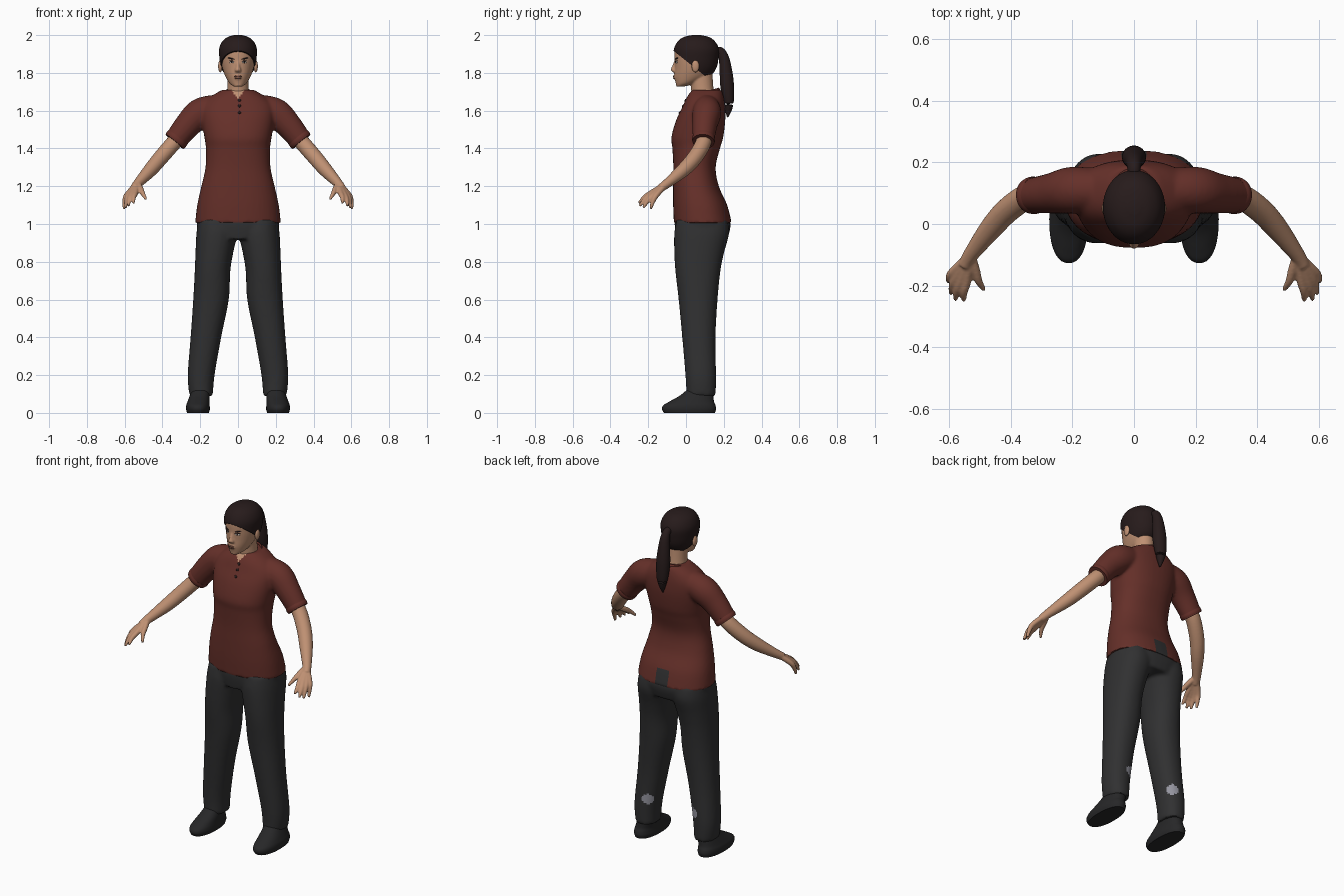
import bpy, bmesh, math
from mathutils import Vector, Matrix
from mathutils.bvhtree import BVHTree

if "Cube" in bpy.data.objects:
    bpy.data.objects.remove(bpy.data.objects["Cube"])


def material(name, *rgb):
    m = bpy.data.materials.new(name)
    m.use_nodes = True
    m.diffuse_color = (*rgb, 1)
    m.node_tree.nodes["Principled BSDF"].inputs["Base Color"].default_value = (*rgb, 1)
    return m


SKIN = material("warm skin", .52, .28, .17)
LIPS = material("lip brown", .25, .1, .07)
HAIR = material("dark brown hair", .02, .011, .011)
SHIRT = material("brick red cloth", .13, .029, .022)
TROUSER = material("charcoal cloth", .03, .03, .031)
SHOE = material("black leather", .02, .02, .021)
GREY = material("pale grey", .3, .3, .35)
WHITE = material("eye white", .5, .47, .42)
made = []


def smooth_rows(rows, steps=6):
    """Catmull-Rom through the control rows."""
    rows = [Vector(r if len(r) == 5 else (*r, r[3])) for r in rows]
    ext = [rows[0]] + rows + [rows[-1]]
    out = []
    for a, b, c, d in zip(ext, ext[1:], ext[2:], ext[3:]):
        for i in range(steps):
            t = i / steps
            out.append(b + (c - a) * (t / 2) + (a * 2 - b * 5 + c * 4 - d) * (t * t / 2)
                       + (b * 3 - a - c * 3 + d) * (t ** 3 / 2))
    return out + [rows[-1]]


def loft(bm, rows, flat=True, sx=1, power=2.0, sides=40, grow=0):
    """Rings of x, y, z, rx, ry: level ones, or square to the path."""
    rows = smooth_rows(rows)
    rings = []
    for i, r in enumerate(rows):
        tangent = Vector(rows[min(i + 1, len(rows) - 1)][:3]) - Vector(rows[max(i - 1, 0)][:3])
        rot = Matrix.Identity(3) if flat else tangent.to_track_quat('Z', 'Y').to_matrix()
        ring = []
        for k in range(sides):
            a = math.tau * k / sides
            c, s = math.cos(a), math.sin(a)
            p = Vector((math.copysign(abs(c) ** (2 / power), c) * (r[3] + grow),
                        math.copysign(abs(s) ** (2 / power), s) * (r[4] + grow), 0))
            p = Vector(r[:3]) + rot @ p
            ring.append(bm.verts.new((p.x * sx, p.y, p.z)))
        rings.append(ring)
    for lo, hi in zip(rings, rings[1:]):
        for k in range(sides):
            n = (k + 1) % sides
            bm.faces.new((lo[k], lo[n], hi[n], hi[k]))
    bm.faces.new(rings[0][::-1])
    bm.faces.new(rings[-1])


def finish(name, bm, *mats, voxel=0, smooth=4, rule=None):
    bmesh.ops.recalc_face_normals(bm, faces=bm.faces)
    mesh = bpy.data.meshes.new(name)
    bm.to_mesh(mesh)
    bm.free()
    ob = bpy.data.objects.new(name, mesh)
    bpy.context.scene.collection.objects.link(ob)
    if voxel:  # weld overlapping volumes into one skin
        mod = ob.modifiers.new("weld", 'REMESH')
        mod.mode, mod.voxel_size = 'VOXEL', voxel
        mod = ob.modifiers.new("relax", 'SMOOTH')
        mod.factor, mod.iterations = .5, smooth
        dg = bpy.context.evaluated_depsgraph_get()
        mesh = bpy.data.meshes.new_from_object(ob.evaluated_get(dg))
        ob.modifiers.clear()
        ob.data = mesh
    mesh.materials.clear()
    for m in mats:
        mesh.materials.append(m)
    for p in mesh.polygons:
        p.material_index = rule(p.center, p.normal) if rule else 0
    made.append(ob)
    return ob


def build(name, parts, *mats, **kw):
    bm = bmesh.new()
    for rows, opts in parts:
        loft(bm, rows, **opts)
    return finish(name, bm, *mats, **kw)


def blob(name, at, size, mat, host=None, tilt=0):
    """Ellipsoid; with a host it is laid on the front of that surface."""
    at, rot = Vector(at), Matrix.Rotation(tilt, 4, 'Y')
    if host:
        tree = BVHTree.FromPolygons([v.co for v in host.data.vertices],
                                    [p.vertices[:] for p in host.data.polygons])
        hit, normal, _, _ = tree.ray_cast(Vector((at.x, -1, at.z)), Vector((0, 1, 0)))
        if hit:
            at = hit
            rot = normal.to_track_quat('-Y', 'Z').to_matrix().to_4x4() @ rot
    bm = bmesh.new()
    bmesh.ops.create_uvsphere(bm, u_segments=20, v_segments=12, radius=1,
                              matrix=Matrix.Translation(at) @ rot @ Matrix.Diagonal((*size, 1)))
    return finish(name, bm, mat)


# Trousers: hips and two legs welded, with a pale patch behind each calf
leg = [(.195, .08, .09, .062, .077), (.195, .078, .2, .071, .081), (.17, .068, .4, .081, .088),
       (.143, .064, .6, .094, .103), (.135, .063, .75, .094, .119), (.125, .07, .85, .1, .132),
       (.112, .083, .95, .108, .145), (.11, .085, 1.02, .1, .135)]
hips = [(0, .084, .92, .19, .135), (0, .088, 1, .218, .148), (0, .078, 1.08, .2, .128)]


def calf_patch(c, n):
    d = Vector((abs(c.x) - .155, c.y - .142, c.z - .25))
    return int(d.length < .032)


build("trousers", [(hips, dict(power=2.3)), (leg, dict(power=2.2)), (leg, dict(power=2.2, sx=-1))],
      TROUSER, GREY, voxel=.01, rule=calf_patch)

# Polo shirt: torso and sleeves, with open neck and notched back hem
torso = [(0, .089, 1.005, .227, .153), (0, .075, 1.1, .216, .143), (0, .053, 1.2, .194, .121),
         (0, .045, 1.3, .172, .112), (0, .054, 1.4, .17, .126), (0, .06, 1.46, .178, .137),
         (0, .078, 1.55, .192, .13), (0, .094, 1.62, .192, .113), (0, .102, 1.67, .15, .098),
         (0, .11, 1.71, .085, .078)]
sleeve = [(.12, .11, 1.61, .07, .075), (.2, .11, 1.585, .076, .08), (.265, .1, 1.525, .066, .07),
          (.335, .092, 1.437, .056, .06)]


def shirt_paint(c, n):
    if c.y > .1 and abs(c.x) < .042 and c.z < 1.1:
        return 1
    if c.y < .09 and abs(c.x) < .8 * (c.z - 1.665):
        return 2
    return 0


shirt = build("polo_shirt", [(torso, dict(power=2.3))] +
              [(sleeve, dict(flat=False, sx=s)) for s in (1, -1)],
              SHIRT, TROUSER, SKIN, voxel=.009, rule=shirt_paint)

# Collar: folded strip around the neck, open at the front
bm = bmesh.new()
rows = []
for k in range(33):
    a = math.radians(-72 + 324 * k / 32)
    c, s = math.cos(a), math.sin(a)
    drop = .022 * (1 - s)
    rows.append([bm.verts.new((r * c, .095 + q * s, z - drop)) for r, q, z in
                 ((.066, .072, 1.715), (.073, .08, 1.722), (.1, .098, 1.69))])
for a, b in zip(rows, rows[1:]):
    for i in range(2):
        bm.faces.new((a[i], b[i], b[i + 1], a[i + 1]))
collar = finish("collar", bm, SHIRT)
collar.modifiers.new("cloth", 'SOLIDIFY').thickness = .007

for i, z in enumerate((1.655, 1.625, 1.59)):
    blob(f"button_{i + 1}", (.008, 0, z), (.008, .004, .008), HAIR, shirt)

# Arms with hands: forearm tube and fingers welded; sleeve cuffs
wrist = (.53, -.1, 1.215)
arm = [(.29, .098, 1.485, .042), (.345, .09, 1.425, .042), (.41, .045, 1.35, .041),
       (.465, -.015, 1.285, .037), (*wrist, .025), (.55, -.135, 1.19, .022)]
fingers = [((.543, -.183, 1.165), (.553, -.25, 1.11)), ((.561, -.18, 1.16), (.58, -.246, 1.095)),
           ((.576, -.17, 1.156), (.595, -.226, 1.086)), ((.587, -.155, 1.155), (.603, -.187, 1.08)),
           ((.515, -.15, 1.185), (.486, -.215, 1.13))]
cuff = [(.318, .094, 1.458, .059, .062), (.327, .093, 1.447, .061, .064), (.336, .092, 1.436, .058, .061)]
for side, s in (("left", 1), ("right", -1)):
    tube = dict(flat=False, sx=s, sides=20)
    parts = [(arm, tube)]
    for knuckle, tip in fingers:
        mid = Vector(knuckle).lerp(Vector(tip), .5) + Vector((.004, -.003, .004))
        parts.append(([(*wrist, .015), (*knuckle, .015), (*mid, .0125), (*tip, .007)], tube))
    build(side + "_arm", parts, SKIN, voxel=.005, smooth=3)
    build(side + "_cuff", [(cuff, dict(flat=False, sx=s))], SHIRT)

    # Shoes
    shoe = [(.212, .018, 0, .058, .135), (.212, .016, .02, .063, .143), (.212, .018, .04, .062, .138),
            (.209, .03, .06, .058, .118), (.203, .055, .09, .053, .09), (.197, .075, .125, .047, .066)]
    build(side + "_shoe", [(shoe, dict(sx=s, power=2.3))], SHOE)

# Head, nose and neck welded
skull = [(0, -.03, 1.728, .022, .022), (0, -.002, 1.745, .045, .052), (0, .03, 1.78, .066, .091),
         (0, .045, 1.82, .081, .105), (0, .05, 1.87, .09, .111), (0, .052, 1.92, .092, .111),
         (0, .052, 1.96, .075, .09), (0, .052, 1.983, .046, .058), (0, .052, 1.993, .012, .015)]
neck = [(0, .1, 1.64, .075, .07), (0, .088, 1.7, .058, .06), (0, .08, 1.8, .055, .06)]
nose = [(0, -.052, 1.862, .008, .01), (0, -.06, 1.835, .01, .014), (0, -.063, 1.814, .017, .018),
        (0, -.056, 1.802, .014, .01)]
lips = [(0, -.056, 1.788, .012, .008), (0, -.056, 1.777, .02, .011), (0, -.054, 1.766, .012, .008)]
head = build("head", [(skull, {}), (neck, {}), (nose, dict(sides=16)), (lips, dict(sides=16))],
             SKIN, voxel=.005, smooth=3)

# Face details
blob("upper_lip", (0, 0, 1.782), (.021, .004, .0045), LIPS, head)
blob("lower_lip", (0, 0, 1.772), (.018, .004, .0045), LIPS, head)
for side, s in (("left", 1), ("right", -1)):
    blob(side + "_eye", (.034 * s, 0, 1.857), (.014, .003, .006), WHITE, head)
    blob(side + "_iris", (.033 * s, 0, 1.857), (.006, .0045, .006), HAIR, head)
    blob(side + "_lash", (.034 * s, 0, 1.863), (.016, .004, .0025), HAIR, head, -.1 * s)
    blob(side + "_brow", (.037 * s, 0, 1.876), (.02, .004, .0035), HAIR, head, -.2 * s)
    blob(side + "_ear", (.094 * s, .05, 1.835), (.011, .02, .032), SKIN)

# Swept-back hair: skull shell cut along the hairline
bm = bmesh.new()
loft(bm, skull, grow=.008)
bmesh.ops.translate(bm, verts=bm.verts, vec=(0, .003, .007))
bmesh.ops.bisect_plane(bm, geom=bm.verts[:] + bm.edges[:] + bm.faces[:], plane_co=(0, -.06, 1.912),
                       plane_no=(0, .8, 1), clear_inner=True)
bmesh.ops.holes_fill(bm, edges=[e for e in bm.edges if e.is_boundary])
finish("hair", bm, HAIR)

# Ponytail
tail = [(0, .14, 1.9, .022), (0, .178, 1.917, .021), (0, .2, 1.88, .027), (0, .212, 1.8, .036, .034),
        (0, .218, 1.73, .039, .036), (0, .226, 1.65, .032, .027), (0, .224, 1.6, .017),
        (0, .22, 1.565, .003)]
build("ponytail", [(tail, dict(flat=False))], HAIR)

# Shading
bpy.ops.object.select_all(action='DESELECT')
for ob in made:
    ob.select_set(True)
bpy.context.view_layer.objects.active = made[0]
bpy.ops.object.shade_smooth_by_angle(angle=math.radians(45))
